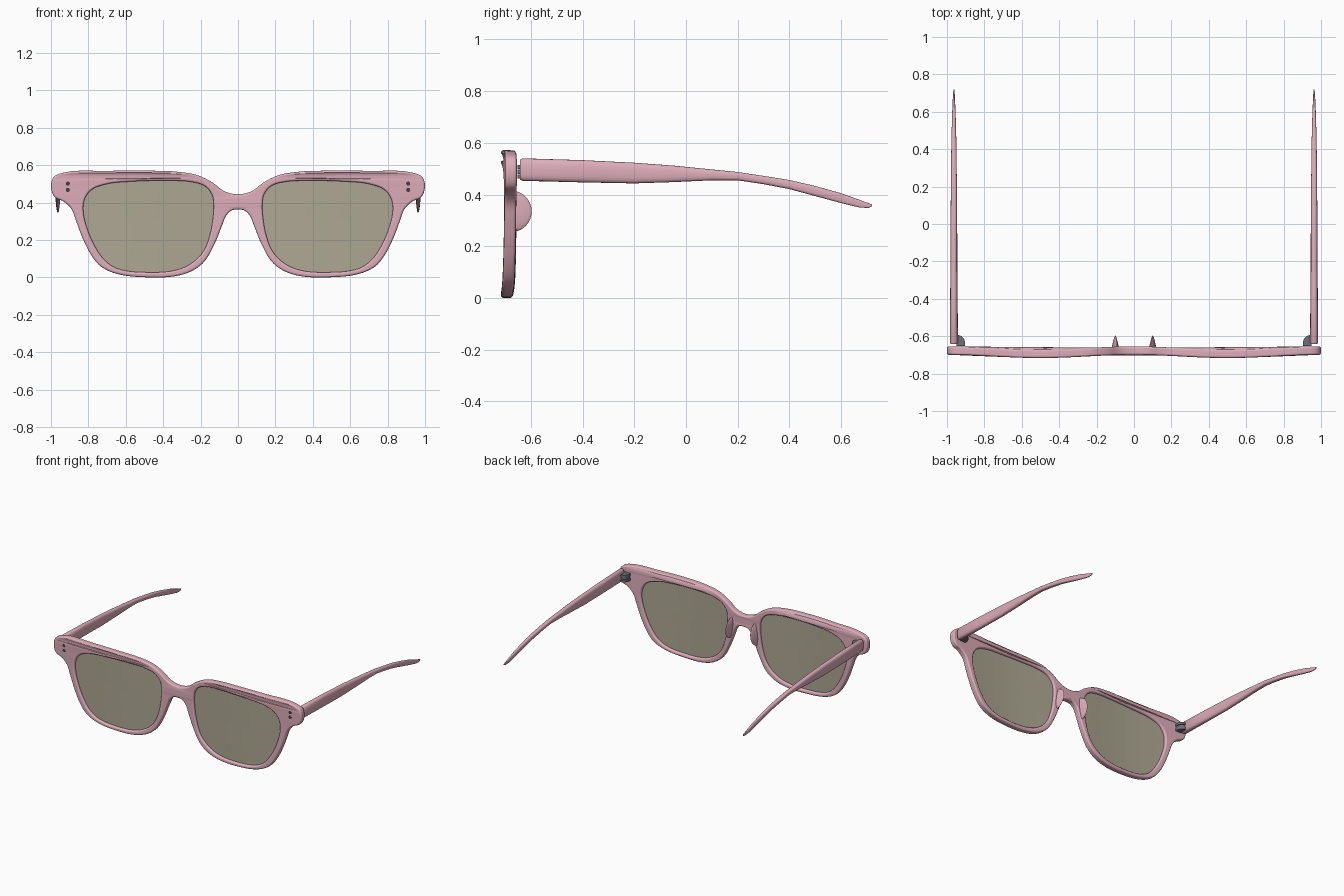
import bpy, bmesh, math
from mathutils import Vector, Matrix
from mathutils.geometry import interpolate_bezier

if "Cube" in bpy.data.objects:
    bpy.data.objects.remove(bpy.data.objects["Cube"])


def material(name, rgb):
    m = bpy.data.materials.new(name)
    m.diffuse_color = (*rgb, 1)
    m.use_nodes = True
    m.node_tree.nodes["Principled BSDF"].inputs["Base Color"].default_value = m.diffuse_color
    return m


PINK = material("pink_acetate", (0.73, 0.42, 0.50))
TINT = material("lens_tint", (0.42, 0.39, 0.29))
METAL = material("hinge_metal", (0.15, 0.16, 0.19))
DARK = material("rivet_dark", (0.05, 0.05, 0.06))


def bend(x):
    """Depth of the frame's middle surface at x."""
    return -0.677 - 0.017 * math.sin(math.pi * min(abs(x), 1)) ** 2


def finish(bm, name, mat, side=1, angle=40):
    if side < 0:
        bmesh.ops.scale(bm, vec=(-1, 1, 1), verts=bm.verts)
    bmesh.ops.recalc_face_normals(bm, faces=bm.faces)
    me = bpy.data.meshes.new(name)
    bm.to_mesh(me)
    bm.free()
    me.materials.append(mat)
    ob = bpy.data.objects.new(name, me)
    bpy.context.collection.objects.link(ob)
    bpy.ops.object.select_all(action='DESELECT')
    ob.select_set(True)
    bpy.context.view_layer.objects.active = ob
    bpy.ops.object.shade_smooth_by_angle(angle=math.radians(angle))
    return ob


def smooth_loop(pts, n=5):
    """Smooth closed curve through the given 2D points."""
    p = [Vector((a, b, 0)) for a, b in pts]
    k = len(p)
    tan = [((p[i] - p[i - 1]).normalized() + (p[(i + 1) % k] - p[i]).normalized()).normalized()
           for i in range(k)]
    out = []
    for i in range(k):
        j = (i + 1) % k
        h = (p[j] - p[i]).length / 3
        out += interpolate_bezier(p[i], p[i] + tan[i] * h, p[j] - tan[j] * h, p[j], n + 1)[:-1]
    return out


# Outlines: half of the front (centre top to centre bottom), and one lens opening
HALF = [(0, .445), (.07, .46), (.14, .51), (.22, .548), (.33, .566), (.46, .571), (.70, .57),
        (.94, .559), (.987, .535), (.999, .48), (.98, .43), (.93, .405), (.89, .365),
        (.865, .30), (.835, .22), (.785, .12), (.735, .06), (.65, .02), (.49, .001),
        (.33, .008), (.24, .038), (.18, .085), (.125, .18), (.088, .27), (.06, .335),
        (.03, .36), (0, .363)]
HOLE = [(.13, .39), (.14, .445), (.18, .49), (.25, .511), (.38, .518), (.57, .513), (.70, .50),
        (.785, .467), (.82, .417), (.827, .353), (.80, .245), (.755, .15), (.705, .085),
        (.645, .048), (.49, .028), (.33, .04), (.25, .075), (.185, .14), (.15, .23), (.133, .33)]
outer = smooth_loop(HALF + [(-x, z) for x, z in HALF[-2:0:-1]])
hole = smooth_loop(HOLE)

# Frame front: filled curve with two openings, rounded edges, then bowed
cu = bpy.data.curves.new("frame_profile", 'CURVE')
cu.dimensions = '2D'
cu.fill_mode = 'BOTH'
cu.bevel_depth, cu.bevel_resolution = 0.011, 3
cu.extrude, cu.offset = 0.0115, -0.011
for loop in (outer, hole, [Vector((-p.x, p.y, 0)) for p in reversed(hole)]):
    sp = cu.splines.new('POLY')
    sp.points.add(len(loop) - 1)
    for q, p in zip(sp.points, loop):
        q.co = (p.x, p.y, 0, 1)
    sp.use_cyclic_u = True
tmp = bpy.data.objects.new("frame_profile", cu)
bpy.context.collection.objects.link(tmp)
bpy.context.view_layer.update()
me = bpy.data.meshes.new_from_object(tmp.evaluated_get(bpy.context.evaluated_depsgraph_get()))
bm = bmesh.new()
bm.from_mesh(me)
bpy.data.objects.remove(tmp)
bpy.data.curves.remove(cu)
bpy.data.meshes.remove(me)
bmesh.ops.remove_doubles(bm, verts=bm.verts, dist=0.0002)
for v in bm.verts:
    x, z, d = v.co
    v.co = (x, bend(x) - d, z)
for f in bm.faces:
    f.material_index = 0
frame = finish(bm, "frame_front", PINK)
wn = frame.modifiers.new("face_weighting", 'WEIGHTED_NORMAL')
wn.keep_sharp = True


def lens(side, name):
    """Thin bowed pane made of concentric rings."""
    bm = bmesh.new()
    c = Vector((.48, .28, 0))
    layers = []
    for off in (-0.005, 0.005):
        def vert(p):
            return bm.verts.new((p.x, bend(p.x) + off, p.y))
        rings = [[vert(c + (p - c) * s) for p in hole] for s in (1.015, .75, .5, .25)]
        mid = vert(c)
        k = len(hole)
        for a, b in zip(rings, rings[1:]):
            for i in range(k):
                bm.faces.new((a[i], a[(i + 1) % k], b[(i + 1) % k], b[i]))
        for i in range(k):
            bm.faces.new((rings[-1][i], rings[-1][(i + 1) % k], mid))
        layers.append(rings[0])
    a, b = layers
    for i in range(k):
        bm.faces.new((a[i], a[(i + 1) % k], b[(i + 1) % k], b[i]))
    finish(bm, name, TINT, side)


# Temple stations: y, top z, bottom z, half width
TEMPLE = [(-.642, .535, .458, .017), (-.632, .54, .453, .022), (-.4, .533, .447, .020),
          (-.2, .523, .443, .018), (-.05, .512, .448, .018), (.1, .497, .455, .017),
          (.2, .487, .455, .016), (.3, .472, .44, .015), (.4, .456, .421, .014),
          (.5, .433, .394, .012), (.6, .405, .367, .009), (.67, .380, .350, .006),
          (.705, .367, .348, .004), (.719, .362, .354, .002)]


def temple(side, name):
    bm = bmesh.new()
    rings, n = [], 20
    for y, top, bot, w in TEMPLE:
        ring = []
        for i in range(n):
            t = 2 * math.pi * i / n
            ca, sa = math.cos(t), math.sin(t)
            dx = math.copysign(abs(ca) ** .7, ca) * w
            dz = math.copysign(abs(sa) ** .7, sa) * (top - bot) / 2
            ring.append(bm.verts.new((.963 + dx, y, (top + bot) / 2 + dz)))
        rings.append(ring)
    for a, b in zip(rings, rings[1:]):
        for i in range(n):
            bm.faces.new((a[i], a[(i + 1) % n], b[(i + 1) % n], b[i]))
    bm.faces.new(rings[0])
    bm.faces.new(rings[-1])
    finish(bm, name, PINK, side)


def hinge(side, name):
    """Three stacked rounded leaves joining the front to the temple."""
    bm = bmesh.new()
    for z, r in ((.462, .040), (.480, .036), (.498, .040)):
        arc = [(.944 - r * math.sin(t), -.634 + r * math.cos(t))
               for t in (i * math.pi / 16 for i in range(9))]
        pts = arc + [(.944 - r, -.652), (.950, -.652)]
        face = bm.faces.new([bm.verts.new((x, y, z)) for x, y in pts])
        ext = bmesh.ops.extrude_face_region(bm, geom=[face])
        bmesh.ops.translate(bm, vec=(0, 0, .016),
                            verts=[g for g in ext["geom"] if isinstance(g, bmesh.types.BMVert)])
    finish(bm, name, METAL, side)


def nose_pad(side, name):
    """Half ellipsoid tapering to a thin edge at the back, leaning with the rim."""
    bm = bmesh.new()
    bmesh.ops.create_uvsphere(bm, u_segments=24, v_segments=16, radius=1)
    bmesh.ops.bisect_plane(bm, geom=bm.verts[:] + bm.edges[:] + bm.faces[:], dist=1e-5,
                           plane_co=(0, 0, 0), plane_no=(0, -1, 0), clear_outer=True)
    bmesh.ops.holes_fill(bm, edges=[e for e in bm.edges if e.is_boundary])
    for v in bm.verts:
        x, y, z = v.co
        v.co = (.10 + x * .020 * (1 - .6 * y) - z * .008, -.676 + y * .079, .335 + z * .08)
    finish(bm, name, PINK, side)


def rivets(side, name):
    bm = bmesh.new()
    for z in (.502, .468):
        m = Matrix.Translation((.91, -.695, z)) @ Matrix.Rotation(math.pi / 2, 4, 'X')
        bmesh.ops.create_cone(bm, cap_ends=True, segments=16, radius1=.011, radius2=.011,
                              depth=.016, matrix=m)
    finish(bm, name, DARK, side)


# Mirrored parts
for side, tag in ((1, "right"), (-1, "left")):
    lens(side, tag + "_lens")
    temple(side, tag + "_temple")
    hinge(side, tag + "_hinge")
    nose_pad(side, tag + "_nose_pad")
    rivets(side, tag + "_rivets")
